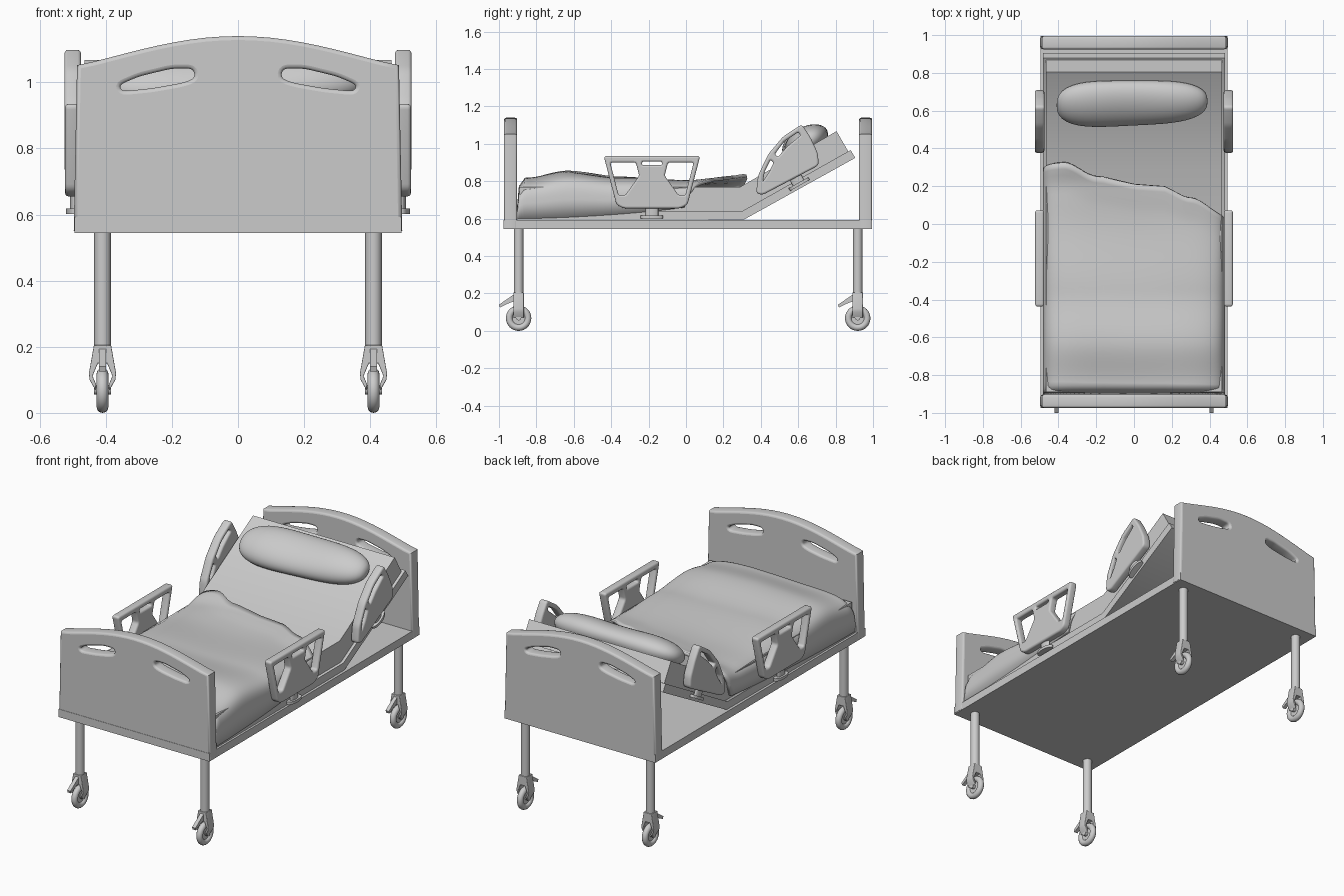
import bpy, bmesh
from math import radians, sin, cos, pi
from mathutils import Vector, Matrix

if "Cube" in bpy.data.objects:
    bpy.data.objects.remove(bpy.data.objects["Cube"])

TILT = math_tilt = radians(29.5)


def smooth(ob, angle=35):
    bpy.ops.object.select_all(action='DESELECT')
    ob.select_set(True)
    bpy.context.view_layer.objects.active = ob
    bpy.ops.object.shade_smooth_by_angle(angle=radians(angle))
    return ob


def rounded(pts, r, n=4):
    """Replace each corner with a short curve of radius about r."""
    out = []
    for i, p in enumerate(pts):
        p = Vector(p)
        a, b = Vector(pts[i - 1]) - p, Vector(pts[(i + 1) % len(pts)]) - p
        a = p + a.normalized() * min(r, a.length * .45)
        b = p + b.normalized() * min(r, b.length * .45)
        for k in range(n + 1):
            t = k / n
            out.append(a * (1 - t) ** 2 + p * 2 * t * (1 - t) + b * t * t)
    return out


def plate(name, loops, centre, depth, axis='X', bevel=0.0):
    """Outline plus hole loops, extruded along X (loops in y,z) or Y (loops in x,z)."""
    cu = bpy.data.curves.new(name, 'CURVE')
    cu.dimensions, cu.fill_mode = '2D', 'BOTH'
    cu.extrude, cu.bevel_depth, cu.offset = depth / 2 - bevel, bevel, -bevel
    cu.bevel_resolution = 2
    for pts in loops:
        sp = cu.splines.new('POLY')
        sp.points.add(len(pts) - 1)
        for q, p in zip(sp.points, pts):
            q.co = (p[0], p[1], 0, 1)
        sp.use_cyclic_u = True
    ob = bpy.data.objects.new(name, cu)
    bpy.context.collection.objects.link(ob)
    ob.location = centre
    ob.rotation_euler = (pi / 2, 0, pi / 2 if axis == 'X' else 0)
    bpy.ops.object.select_all(action='DESELECT')
    ob.select_set(True)
    bpy.context.view_layer.objects.active = ob
    bpy.ops.object.convert(target='MESH')
    return smooth(bpy.context.view_layer.objects.active)


def cyl(name, loc, r, depth, rot=(0, 0, 0), scale=(1, 1, 1), n=24):
    bpy.ops.mesh.primitive_cylinder_add(vertices=n, radius=r, depth=depth, location=loc, rotation=rot)
    ob = bpy.context.object
    ob.name, ob.scale = name, scale
    return smooth(ob)


def mesh_object(name, verts, faces):
    me = bpy.data.meshes.new(name)
    me.from_pydata(verts, [], faces)
    ob = bpy.data.objects.new(name, me)
    bpy.context.collection.objects.link(ob)
    return ob


def lerp_table(tab, v):
    for (a, x), (b, y) in zip(tab, tab[1:]):
        if v <= b:
            t = max(0, (v - a) / (b - a))
            t = t * t * (3 - 2 * t)
            return x + (y - x) * t
    return tab[-1][1]


# base platform
plate('base_platform', [[(-.975, .545), (.995, .545), (.995, .592), (-.975, .592)]], (0, 0, 0), .99)

# head and foot boards with arched tops and two hand slots
arch = [(.487 * (1 - k / 10), 1.052 + .088 * (1 - cos(pi * k / 20 * 1.0 + 0)) ** .0 * sin(pi * k / 20) ** 1.15)
        for k in range(21)]
outline = [(-.497, .55), (.497, .55)] + arch
slot = rounded([(.13, 1.012), (.135, 1.042), (.2, 1.042), (.3, 1.018), (.36, .992), (.35, .973), (.26, .982), (.17, .998)], .02)
slot_l = [(-p[0], p[1]) for p in slot]
for name, y in (('foot_board', -.938), ('head_board', .96)):
    plate(name, [outline, slot, slot_l], (0, y, 0), .07, 'Y', .012)

# bent mattress frame and mattress
plate('mattress_frame', [[(-.9, .59), (.31, .595), (.905, .925), (.88, .967), (.3, .64), (-.9, .64)]], (0, 0, 0), .965)
plate('mattress', [[(-.89, .63), (.305, .63), (.87, .955), (.805, 1.068), (.29, .77), (-.89, .77)]], (0, 0, 0), .93)

# blanket draped over the lower mattress with a slanting hem
heights = [(-.905, .64), (-.895, .77), (-.86, .815), (-.63, .853), (-.35, .822), (0, .803), (.2, .81), (.33, .835)]
hem = [(-.5, .335), (-.38, .33), (-.2, .25), (0, .21), (.13, .205), (.3, .14), (.47, .07), (.5, .05)]
rows, cols = 44, 48
verts, faces = [], []
for j in range(rows + 1):
    t = j / rows
    for i in range(cols + 1):
        a = pi * (1 - i / cols)
        c, s = cos(a), max(0, sin(a))
        x = .483 * (abs(c) ** .4) * (1 if c > 0 else -1)
        y = -.905 + (lerp_table(hem, x) + .905) * t ** 1.2
        low = .6 + .06 * t * t
        h = lerp_table(heights, y)
        z = low + (h - low) * s ** .35
        y -= .07 * t ** 4 * (1 - s ** .5)
        z += .004 * sin(9 * x + 7 * y) * s + .012 * s * max(0, t - .9) * 10
        verts.append((x, y, z))
w = cols + 1
for j in range(rows):
    for i in range(cols):
        k = j * w + i
        faces.append((k, k + 1, k + w + 1, k + w))
blanket = mesh_object('blanket', verts, faces)
m = blanket.modifiers.new('thickness', 'SOLIDIFY')
m.thickness, m.offset = .018, -1
smooth(blanket, 60)

# pillow: superellipsoid resting on the raised back, slightly bean shaped
bpy.ops.mesh.primitive_uv_sphere_add(segments=40, ring_count=24, radius=1, rotation=(0, pi / 2, 0))
pillow = bpy.context.object
pillow.name = 'pillow'
bpy.ops.object.transform_apply(rotation=True, location=False, scale=False)
for v in pillow.data.vertices:
    u = v.co.x
    r = (v.co.y ** 2 + v.co.z ** 2) ** .5
    k = (1 - abs(u) ** 3.6) ** .4 / r if r > 1e-4 else 0
    v.co = (u * .4 - .01, v.co.y * k * (.13 - .012 * u) + .012 * u,
            v.co.z * k * .078 * (1 - .06 * cos(4 * u)))
pillow.location = (0, .64, 1.012)
pillow.rotation_euler = (TILT, 0, 0)
smooth(pillow, 60)

# side rails on both sides: lower ones upright, upper ones following the raised back
MID = -.182
low_out = rounded([(-.44, .935), (-.372, .675), (-.335, .655), (-.03, .655), (.008, .675), (.076, .935)], .018)
hole = rounded([(-.405, .9), (-.268, .9), (-.25, .83), (-.325, .725), (-.36, .725)], .012)
hole_r = [(2 * MID - p[0], p[1]) for p in hole]
grip = rounded([(-.235, .886), (-.129, .886), (-.129, .905), (-.235, .905)], .008)
up_out = rounded([(.375, .735), (.385, .83), (.44, .945), (.52, 1.04), (.62, 1.105), (.665, 1.035),
                  (.705, .95), (.71, .885), (.41, .727)], .02)
up_a = rounded([(.412, .80), (.42, .85), (.452, .915), (.468, .90), (.445, .85)], .008)
up_b = rounded([(.475, .945), (.525, 1.012), (.60, 1.062), (.612, 1.045), (.54, .985), (.492, .93)], .008)
for s, side in ((1, 'right'), (-1, 'left')):
    plate(f'lower_rail_{side}', [low_out, hole, hole_r, grip], (s * .5, 0, 0), .046, 'X', .01)
    plate(f'upper_rail_{side}', [up_out, up_a, up_b], (s * .5, 0, 0), .05, 'X', .01)
    for part, y, z, tilt in (('lower', MID, .61, 0), ('upper', .605, .785, TILT)):
        d = Vector((0, -sin(tilt), cos(tilt)))
        foot = Vector((s * .495, y, z))
        cyl(f'{part}_rail_foot_{side}', foot, .06, .016, (tilt, 0, 0), (.42, 1, 1))
        cyl(f'{part}_rail_post_{side}', foot + d * .04, .034, .08, (tilt, 0, 0), (.4, 1, 1))

# legs and braked casters
fork_half = [(.026, .205), (.041, .12), (.039, .1), (.021, .068), (.019, .085), (.03, .112), (.014, .15)]
fork = fork_half + [(-x, z) for x, z in reversed(fork_half)]
pedal = [(-.01, .205), (-.05, .178), (-.105, .14), (-.1, .125), (-.06, .145), (-.02, .16)]
for y, end in ((-.895, 'front'), (.918, 'rear')):
    for s, side in ((1, 'right'), (-1, 'left')):
        x, tag = s * .41, f'{end}_{side}'
        cyl(f'leg_{tag}', (x, y, .365), .025, .37)
        plate(f'caster_fork_{tag}', [fork], (x, y, 0), .056, 'Y', .003)
        plate(f'brake_pedal_{tag}', [pedal], (x, y, 0), .022)
        bpy.ops.mesh.primitive_torus_add(major_segments=32, minor_segments=12, major_radius=.05, minor_radius=.018,
                                         location=(x, y, .068), rotation=(0, pi / 2, 0))
        bpy.context.object.name = f'tyre_{tag}'
        smooth(bpy.context.object, 60)
        cyl(f'wheel_disc_{tag}', (x, y, .068), .038, .014, (0, pi / 2, 0))
        cyl(f'axle_{tag}', (x, y, .07), .014, .05, (0, pi / 2, 0), n=16)
